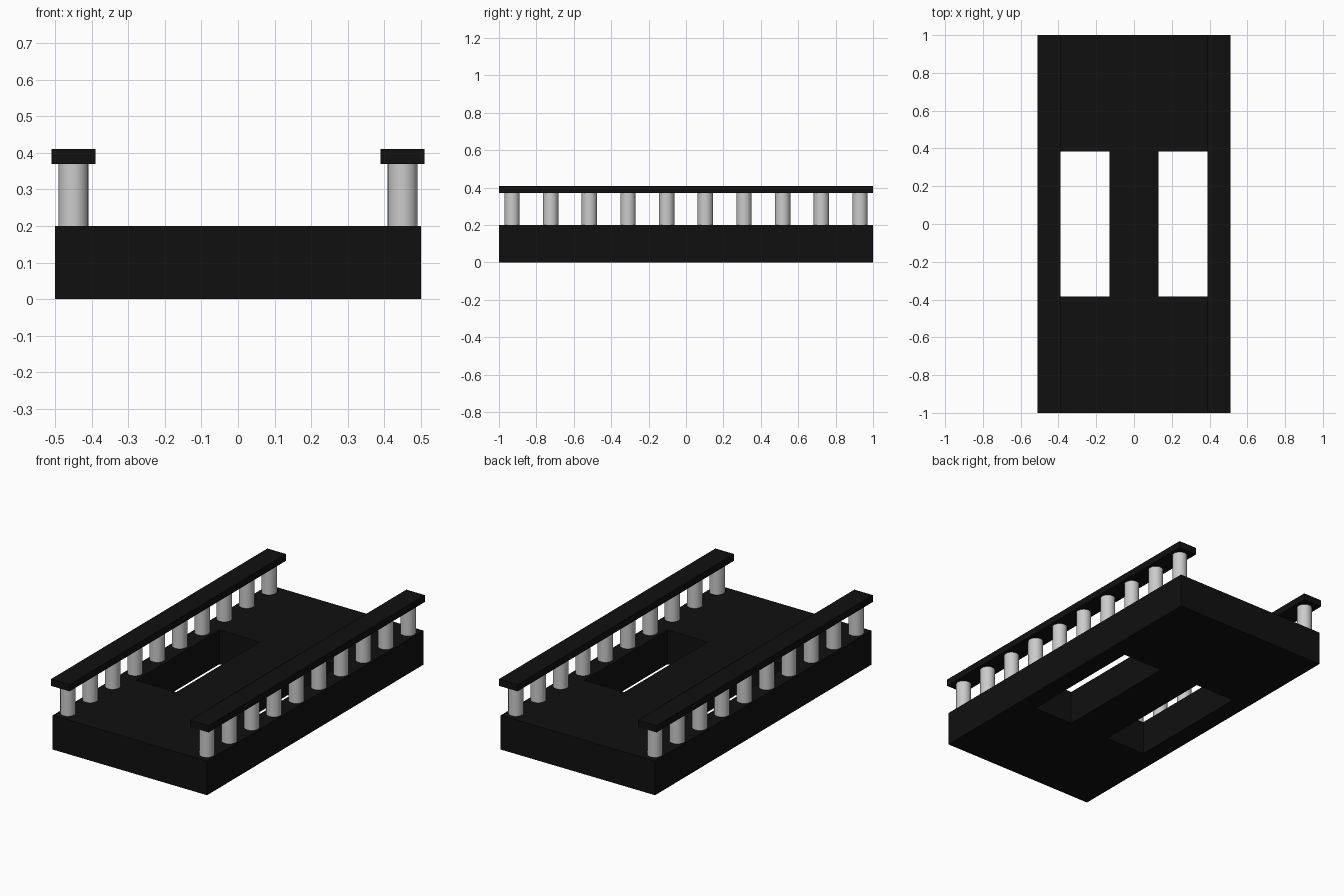
import bpy
import bmesh

if "Cube" in bpy.data.objects:
    bpy.data.objects.remove(bpy.data.objects["Cube"])


def material(name, value):
    m = bpy.data.materials.new(name)
    m.diffuse_color = (value, value, value, 1)
    m.use_nodes = True
    m.node_tree.nodes["Principled BSDF"].inputs["Base Color"].default_value = m.diffuse_color
    return m


BLACK = material("black paint", 0.005)
GREY = material("light grey stone", 0.6)


def finish(name, bm, mat):
    bmesh.ops.recalc_face_normals(bm, faces=bm.faces)
    mesh = bpy.data.meshes.new(name)
    bm.to_mesh(mesh)
    bm.free()
    mesh.materials.append(mat)
    obj = bpy.data.objects.new(name, mesh)
    bpy.context.collection.objects.link(obj)
    return obj


# Deck slab: a grid with two cells left open, extruded to full thickness
xs = (-0.5, -0.39, -0.13, 0.13, 0.39, 0.5)
ys = (-1, -0.385, 0.385, 1)
bm = bmesh.new()
grid = [[bm.verts.new((x, y, 0)) for y in ys] for x in xs]
for i in range(len(xs) - 1):
    for j in range(len(ys) - 1):
        if j == 1 and i in (1, 3):
            continue
        bm.faces.new((grid[i][j], grid[i + 1][j], grid[i + 1][j + 1], grid[i][j + 1]))
bottom = bm.faces[:]
top = bmesh.ops.extrude_face_region(bm, geom=bottom, use_keep_orig=True)
bmesh.ops.translate(bm, vec=(0, 0, 0.2),
                    verts=[g for g in top["geom"] if isinstance(g, bmesh.types.BMVert)])
finish("deck", bm, BLACK)

COUNT = 10
for side, label in ((-1, "left"), (1, "right")):
    # Handrail
    bm = bmesh.new()
    bmesh.ops.create_cube(bm, size=1)
    bmesh.ops.scale(bm, vec=(0.12, 2, 0.04), verts=bm.verts)
    bmesh.ops.translate(bm, vec=(side * 0.45, 0, 0.39), verts=bm.verts)
    finish(label + "_handrail", bm, BLACK)

    # Row of round posts
    for k in range(COUNT):
        bm = bmesh.new()
        bmesh.ops.create_cone(bm, cap_ends=True, segments=32,
                              radius1=0.041, radius2=0.041, depth=0.17)
        post = finish(f"{label}_post_{k + 1}", bm, GREY)
        post.location = (side * 0.45, -0.93 + 1.86 * k / (COUNT - 1), 0.285)
        bpy.ops.object.select_all(action='DESELECT')
        post.select_set(True)
        bpy.context.view_layer.objects.active = post
        bpy.ops.object.shade_smooth_by_angle()
